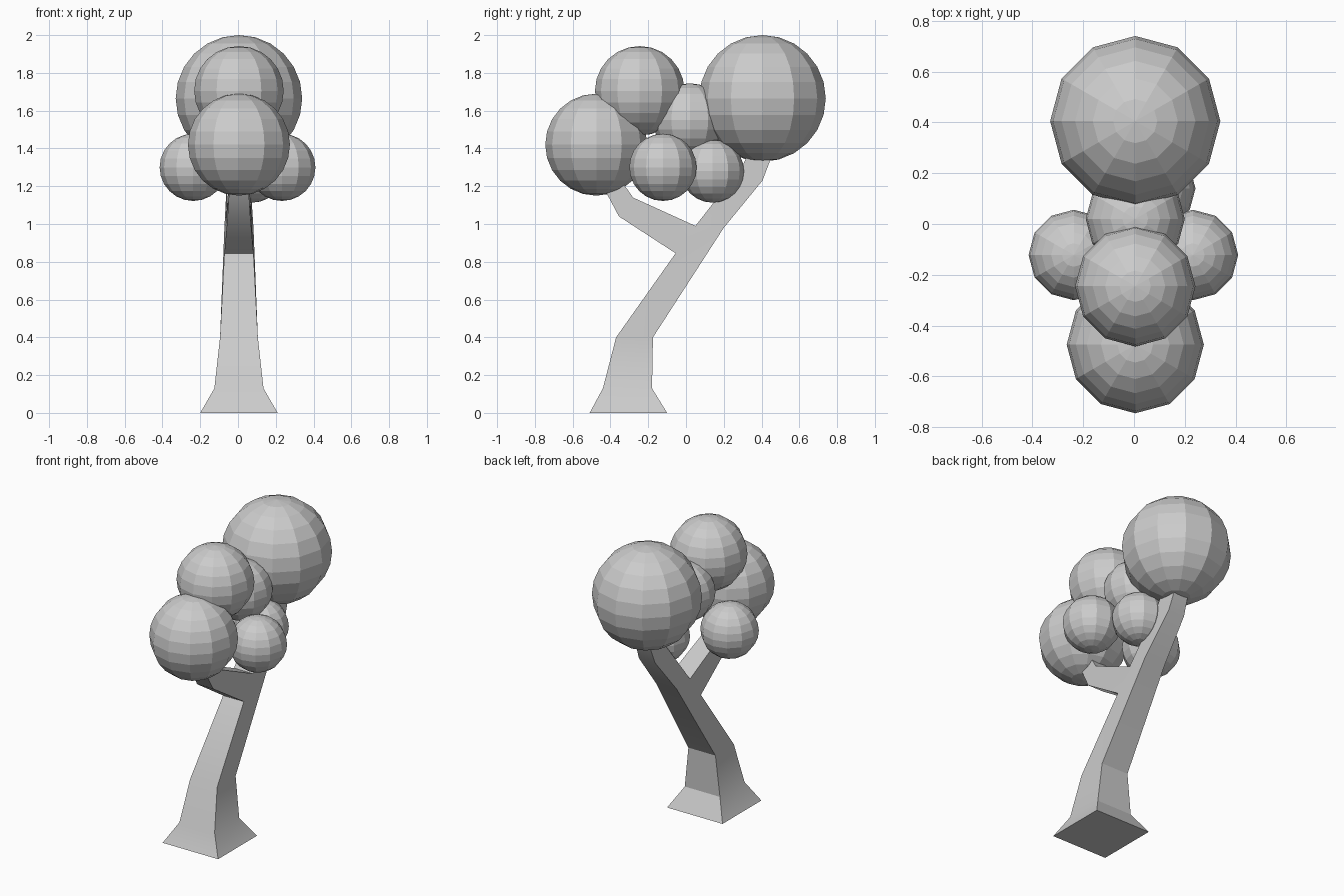
import bpy
import bmesh

if "Cube" in bpy.data.objects:
    bpy.data.objects.remove(bpy.data.objects["Cube"], do_unlink=True)

grey = bpy.data.materials.new("light grey")
grey.use_nodes = True
grey.diffuse_color = (0.6, 0.6, 0.6, 1)
grey.node_tree.nodes["Principled BSDF"].inputs["Base Color"].default_value = (0.6, 0.6, 0.6, 1)

CENTRE_X = 0.005


def add_object(name, bm):
    bmesh.ops.recalc_face_normals(bm, faces=bm.faces)
    mesh = bpy.data.meshes.new(name)
    bm.to_mesh(mesh)
    bm.free()
    mesh.materials.append(grey)
    obj = bpy.data.objects.new(name, mesh)
    bpy.context.collection.objects.link(obj)
    return obj


def ring(bm, front, back, half):
    """Four-cornered section between a front and a back (y, z) point."""
    corners = [(-half, front), (half, front), (half, back), (-half, back)]
    return [bm.verts.new((CENTRE_X + x, y, z)) for x, (y, z) in corners]


def loft(bm, rings):
    for low, high in zip(rings, rings[1:]):
        for i in range(4):
            j = (i + 1) % 4
            # sections sharing an edge leave a triangle or nothing
            verts = list(dict.fromkeys((low[i], low[j], high[j], high[i])))
            if len(verts) > 2:
                bm.faces.new(verts)


# Forked trunk: stem, rear limb and front limb as one surface
bm = bmesh.new()
stem = [
    ring(bm, (-0.51, 0), (-0.10, 0), 0.205),
    ring(bm, (-0.44, 0.13), (-0.18, 0.13), 0.13),
    ring(bm, (-0.37, 0.40), (-0.175, 0.40), 0.10),
    ring(bm, (-0.055, 0.845), (0.20, 0.98), 0.077),
]
crotch = [bm.verts.new((CENTRE_X + x, 0.05, 0.99)) for x in (-0.07, 0.07)]
fl, fr, br, bl = stem[-1]
rear = [
    [crotch[0], crotch[1], br, bl],
    ring(bm, (0.30, 1.31), (0.405, 1.23), 0.06),
    ring(bm, (0.35, 1.42), (0.47, 1.40), 0.05),
]
front = [
    [fl, fr, crotch[1], crotch[0]],
    ring(bm, (-0.355, 1.04), (-0.28, 1.14), 0.06),
    ring(bm, (-0.44, 1.20), (-0.35, 1.24), 0.05),
]
for limb in (stem, rear, front):
    loft(bm, limb)
bm.faces.new((fl, crotch[0], bl))
bm.faces.new((fr, br, crotch[1]))
for cap in (stem[0], rear[-1], front[-1]):
    bm.faces.new(cap)
trunk = add_object("trunk", bm)
bpy.context.view_layer.objects.active = trunk
trunk.select_set(True)
bpy.ops.object.shade_smooth_by_angle()
trunk.select_set(False)

# Faceted foliage balls: centre and radius
foliage = {
    "rear_foliage": ((CENTRE_X, 0.405, 1.665), 0.335),
    "front_foliage": ((CENTRE_X, -0.475, 1.42), 0.27),
    "upper_foliage": ((CENTRE_X, -0.245, 1.705), 0.237),
    "middle_foliage": ((CENTRE_X, 0.02, 1.55), 0.195),
    "left_foliage": ((0.232, -0.122, 1.30), 0.178),
    "right_foliage": ((-0.237, -0.122, 1.30), 0.178),
    "lower_foliage": ((0.075, 0.14, 1.28), 0.167),
}
for name, (centre, radius) in foliage.items():
    bm = bmesh.new()
    bmesh.ops.create_uvsphere(bm, u_segments=12, v_segments=12, radius=radius)
    bmesh.ops.translate(bm, verts=bm.verts, vec=centre)
    add_object(name, bm)
